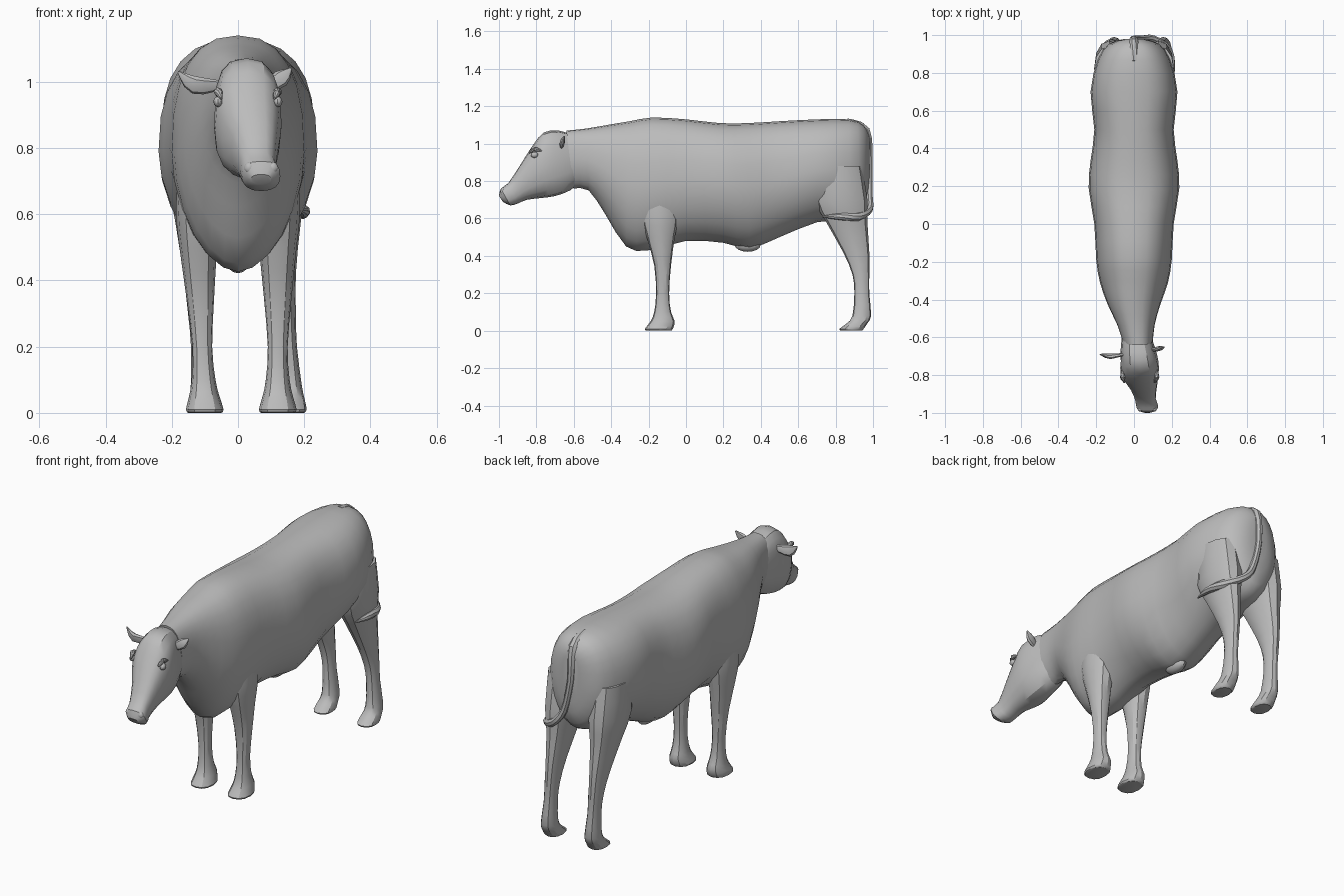
import bpy, bmesh, math
from mathutils import Vector

cube = bpy.data.objects.get("Cube")
if cube:
    bpy.data.objects.remove(cube, do_unlink=True)

# One plain hide colour
hide_colour = (.5, .5, .5, 1)
hide = bpy.data.materials.new("grey_hide")
hide.use_nodes = True
hide.diffuse_color = hide_colour
shader = hide.node_tree.nodes["Principled BSDF"]
shader.inputs["Base Color"].default_value = hide_colour


def finish(name, bm):
    bmesh.ops.recalc_face_normals(bm, faces=bm.faces)
    mesh = bpy.data.meshes.new(name)
    bm.to_mesh(mesh)
    bm.free()
    mesh.materials.append(hide)
    part = bpy.data.objects.new(name, mesh)
    bpy.context.collection.objects.link(part)
    bpy.ops.object.select_all(action='DESELECT')
    bpy.context.view_layer.objects.active = part
    part.select_set(True)
    bpy.ops.object.shade_smooth_by_angle(angle=math.radians(30))


def smooth_rows(rows, steps):
    """Pass a smooth curve through rows of values."""
    rows = [Vector(row) for row in rows]
    last = len(rows) - 1
    result = []
    for i in range(last):
        start, end = rows[i], rows[i + 1]
        leave = (end - rows[max(i - 1, 0)]) / 2
        arrive = (rows[min(i + 2, last)] - start) / 2
        for step in range(steps):
            t = step / steps
            ease = t * t * (3 - 2 * t)
            bend = t * (1 - t)
            result.append(start.lerp(end, ease)
                          + (leave * (1 - t) - arrive * t) * bend)
    return result + [rows[last]]


def skin(name, loops):
    """Join loops of points into a closed surface."""
    bm = bmesh.new()
    loops = [[bm.verts.new(point) for point in loop] for loop in loops]
    for low, high in zip(loops, loops[1:]):
        for i in range(len(low)):
            bm.faces.new((low[i - 1], low[i], high[i], high[i - 1]))
    bm.faces.new(loops[0])
    bm.faces.new(loops[-1])
    finish(name, bm)


def signed_power(value, power):
    return math.copysign(abs(value) ** power, value)


def loft(name, rows, sides, upper, lower, steps=2):
    """Rows hold centre x, upper y and z, lower y and z, half width."""
    loops = []
    for x, upper_y, upper_z, lower_y, lower_z, width in smooth_rows(rows, steps):
        top = Vector((x, upper_y, upper_z))
        bottom = Vector((x, lower_y, lower_z))
        loop = []
        for i in range(sides):
            angle = math.tau * i / sides
            rise, across = math.cos(angle), math.sin(angle)
            power = upper if rise > 0 else lower
            blend = (1 - signed_power(rise, power)) / 2
            point = top.lerp(bottom, blend)
            point.x += width * signed_power(across, power)
            loop.append(point)
        loops.append(loop)
    skin(name, loops)


def tube(name, rows, flatness=1, sides=8):
    """Rows hold a centre point and a radius."""
    rows = smooth_rows(rows, 3)
    centres = [row.to_3d() for row in rows]
    loops = []
    for i, centre in enumerate(centres):
        ahead = centres[min(i + 1, len(centres) - 1)]
        along = (ahead - centres[max(i - 1, 0)]).normalized()
        side = along.cross(Vector((.3, 1, .2))).normalized()
        thick = along.cross(side) * flatness
        angles = [math.tau * k / sides for k in range(sides)]
        loops.append([centre + (side * math.cos(a) + thick * math.sin(a)) * rows[i].w
                      for a in angles])
    skin(name, loops)


def ball(name, centre, size):
    bm = bmesh.new()
    bmesh.ops.create_uvsphere(bm, u_segments=12, v_segments=8, radius=1)
    bmesh.ops.scale(bm, vec=size, verts=bm.verts)
    bmesh.ops.translate(bm, vec=centre, verts=bm.verts)
    finish(name, bm)


def leg(name, direction, hip_x, foot_x, rows):
    """Rows hold height, front y, back y, half width; the foot steps aside."""
    rings = []
    for height, front, back, width in rows:
        shift = min(max(1 - height * 2, 0), 1)
        x = direction * (hip_x + (foot_x - hip_x) * shift)
        rings.append((x, front, height, back, height, width))
    loft(name, rings, 12, .85, .9)


# Trunk and neck, from rump to throat
loft("body", [
    (0, .98, 1.04, .98, .78, .05),
    (0, .95, 1.1, .96, .66, .13),
    (0, .87, 1.13, .88, .6, .19),
    (0, .7, 1.13, .7, .58, .23),
    (0, .5, 1.12, .5, .5, .21),
    (0, .33, 1.11, .34, .44, .23),
    (0, .18, 1.11, .2, .47, .24),
    (0, 0, 1.13, 0, .48, .21),
    (0, -.18, 1.14, -.2, .43, .2),
    (0, -.3, 1.12, -.32, .45, .18),
    (0, -.42, 1.1, -.43, .62, .14),
    (.01, -.54, 1.08, -.52, .75, .1),
    (.02, -.64, 1.07, -.6, .76, .08),
], 24, .82, 1.08)

# Head, turned slightly to its left
loft("head", [
    (.01, -.58, 1.04, -.56, .8, .07),
    (.02, -.68, 1.07, -.62, .75, .09),
    (.03, -.76, 1.06, -.7, .72, .1),
    (.03, -.82, .99, -.77, .71, .1),
    (.05, -.89, .88, -.85, .7, .07),
    (.06, -.95, .79, -.9, .68, .055),
    (.07, -.99, .76, -.94, .67, .058),
    (.07, -1, .72, -.98, .69, .03),
], 16, .75, .85)

# Legs; the right feet stand nearer the middle
front_rows = [
    (.78, -.24, -.05, .055),
    (.62, -.24, -.04, .068),
    (.5, -.21, -.06, .057),
    (.35, -.17, -.08, .042),
    (.2, -.16, -.09, .03),
    (.1, -.17, -.08, .036),
    (.05, -.19, -.06, .046),
    (.01, -.22, -.07, .057),
    (0, -.21, -.08, .05),
]
hind_rows = [
    (.88, .7, .94, .08),
    (.7, .69, .97, .08),
    (.58, .75, .97, .06),
    (.42, .84, .98, .04),
    (.3, .89, .98, .033),
    (.2, .9, .98, .03),
    (.08, .89, .99, .038),
    (.04, .86, .97, .044),
    (.01, .82, .95, .048),
    (0, .83, .94, .04),
]
for side, direction, front_foot, hind_foot in (("left", 1, .12, .16),
                                               ("right", -1, .1, .1)):
    leg("front_leg_" + side, direction, .12, front_foot, front_rows)
    leg("hind_leg_" + side, direction, .13, hind_foot, hind_rows)

# Tail, hanging from the rump and swept around the left thigh
tube("tail", [
    (0, .86, 1.11, .025),
    (0, .96, 1.07, .025),
    (0, .98, .9, .018),
    (.04, .98, .73, .018),
    (.1, .98, .65, .02),
    (.18, .92, .61, .023),
    (.2, .82, .61, .018),
    (.19, .73, .61, .004),
])

# Ears, flattened and pointed
tube("ear_right", [(-.05, -.69, .99, .014), (-.13, -.7, .99, .028),
                   (-.18, -.69, 1.03, .004)], .5)
tube("ear_left", [(.08, -.67, .98, .014), (.13, -.66, 1.01, .026),
                  (.16, -.65, 1.04, .004)], .5)

# Eyes, brow ridges and nostrils, mirrored about the turned head
for side, direction in (("left", 1), ("right", -1)):
    eye_x = .03 + direction * .09
    ball("eye_" + side, (eye_x, -.81, .94), (.014, .02, .016))
    tube("brow_" + side, [(eye_x, -.77, .96, .004), (eye_x, -.81, .97, .013),
                          (eye_x - direction * .01, -.84, .95, .004)])
    ball("nostril_" + side, (.07 + direction * .035, -.98, .74),
         (.016, .013, .018))

# Belly sheath
ball("sheath", (0, .33, .46), (.035, .07, .038))
